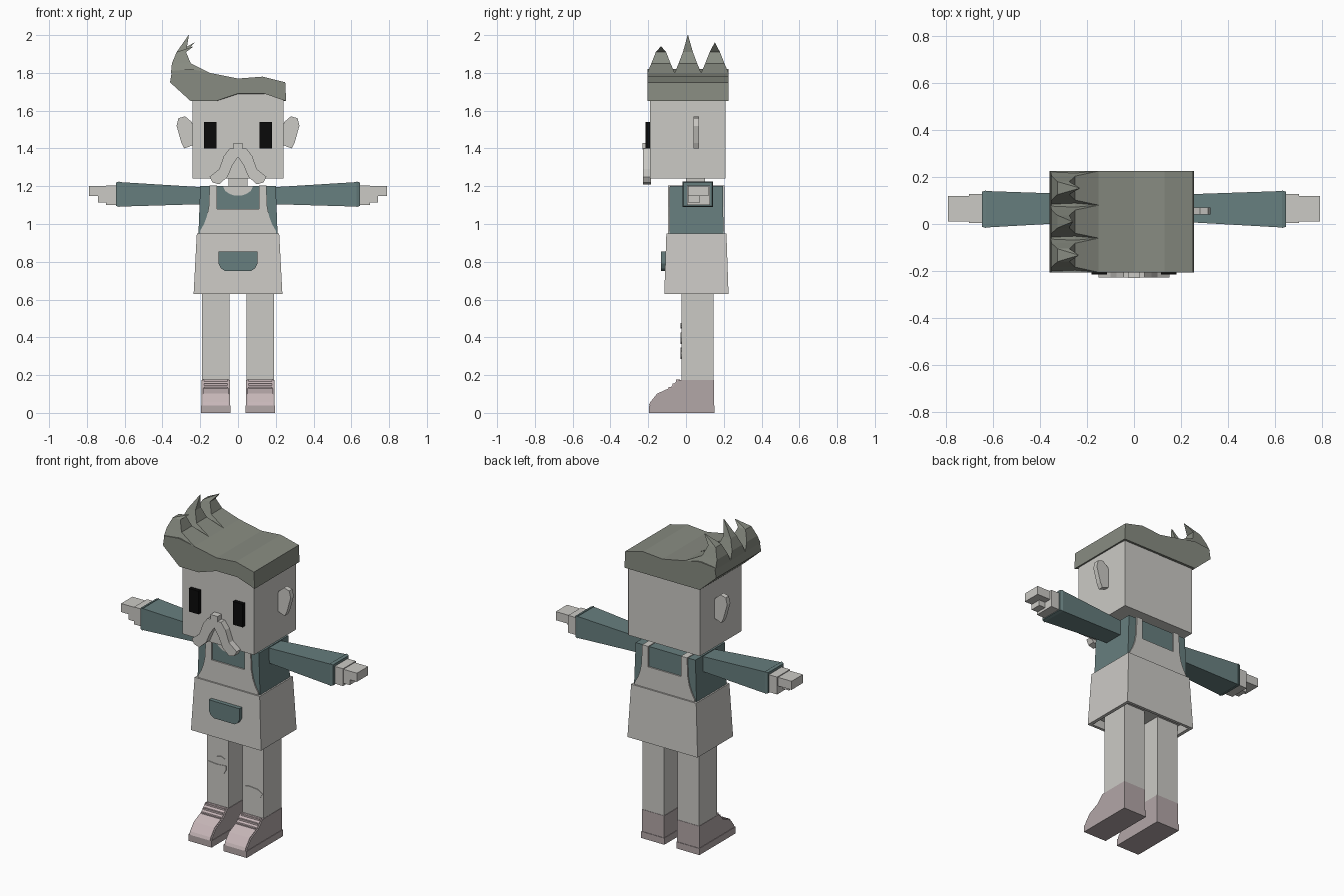
import bpy, bmesh

cube = bpy.data.objects.get("Cube")
if cube:
    bpy.data.objects.remove(cube, do_unlink=True)


def material(name, colour):
    mat = bpy.data.materials.new(name)
    mat.use_nodes = True
    mat.diffuse_color = (*colour, 1)
    mat.node_tree.nodes["Principled BSDF"].inputs["Base Color"].default_value = (*colour, 1)
    return mat


GREY = material("light grey", (.6, .59, .56))
TEAL = material("teal cloth", (.135, .21, .21))
HAIR = material("grey green hair", (.245, .26, .22))
PINK = material("light pink", (.57, .47, .48))
DUSTY = material("dusty pink", (.45, .385, .39))
BLACK = material("black", (.003, .003, .003))


def loft(name, rings, mat, mirror=False):
    """Join rings of equal length into a closed solid, optionally mirrored across x."""
    bm = bmesh.new()
    loops = [[bm.verts.new(p) for p in ring] for ring in rings]
    count = len(loops[0])
    for low, high in zip(loops, loops[1:]):
        for i in range(count):
            j = (i + 1) % count
            bm.faces.new((low[i], low[j], high[j], high[i]))
    caps = [bm.faces.new(loops[0]), bm.faces.new(loops[-1])]
    bmesh.ops.recalc_face_normals(bm, faces=bm.faces)
    bmesh.ops.triangulate(bm, faces=[f for f in caps if len(f.verts) > 4])
    mesh = bpy.data.meshes.new(name)
    bm.to_mesh(mesh)
    bm.free()
    mesh.materials.append(mat)
    obj = bpy.data.objects.new(name, mesh)
    bpy.context.collection.objects.link(obj)
    if mirror:
        obj.modifiers.new("Mirror", "MIRROR").use_mirror_merge = False
    return obj


def level(x0, x1, y0, y1, z):
    return [(x0, y0, z), (x1, y0, z), (x1, y1, z), (x0, y1, z)]


def upright(x, y0, y1, z0, z1):
    return [(x, y0, z0), (x, y1, z0), (x, y1, z1), (x, y0, z1)]


def box(name, x, y, z, mat, mirror=False):
    return loft(name, [level(*x, *y, h) for h in z], mat, mirror)


def slab(name, outline, y0, y1, mat, mirror=False):
    """Extrude an x-z outline from y0 to y1."""
    return loft(name, [[(x, y, z) for x, z in outline] for y in (y0, y1)], mat, mirror)


def symmetric(half):
    return half + [(-x, z) for x, z in reversed(half)]


# Head and neck
box("head", (-.24, .24), (-.19, .21), (1.24, 1.69), GREY)
box("neck", (-.05, .05), (0, .1), (1.15, 1.25), GREY)
slab("ears", [(.23, 1.42), (.285, 1.4), (.3, 1.43), (.325, 1.52), (.315, 1.56),
              (.28, 1.57), (.245, 1.54), (.23, 1.5)], .04, .07, GREY, True)
box("eyes", (.115, .18), (-.214, -.18), (1.4, 1.54), BLACK, True)
box("nose", (-.024, .024), (-.23, -.18), (1.395, 1.43), GREY)
slab("moustache", [(0, 1.4), (.045, 1.4), (.075, 1.36), (.1, 1.29), (.15, 1.25),
                   (.135, 1.22), (.1, 1.21), (.055, 1.25), (.03, 1.31), (0, 1.355)],
     -.228, -.185, GREY, True)

# Hair: wavy fringe in front, straight hem behind
hair_top = [(.255, 1.65), (.25, 1.75), (.13, 1.78), (0, 1.77), (-.15, 1.8),
            (-.25, 1.82), (-.35, 1.81), (-.36, 1.75), (-.25, 1.65)]
fringe = [(-.12, 1.65), (0, 1.69), (.14, 1.69)]
front = [(x, -.205, z) for x, z in hair_top + fringe]
back = [(x, .225, z) for x, z in hair_top] + [(x, .225, 1.65) for x, z in fringe]
loft("hair", [front, back], HAIR)
for label, y0, y1, tip, height in (("front", -.205, -.06, -.235, 1.94),
                                   ("middle", -.06, .08, -.26, 2.0),
                                   ("rear", .08, .225, -.23, 1.96)):
    mid, waist = (y0 + y1) / 2, (y1 - y0) * .27
    loft(label + "_hair_spike", [
        level(-.355, -.15, y0, y1, 1.8),
        level(-.35, -.25, mid - waist * 1.3, mid + waist * 1.3, 1.85),
        level(-.325, -.275, mid - waist * .7, mid + waist * .7, 1.91),
        level(tip - .002, tip, mid - .001, mid + .001, height)], HAIR)

# Shirt and neckline
loft("shirt", [level(-.21, .21, -.088, .198, .93),
               level(-.2, .2, -.086, .196, 1.2)], TEAL)
slab("neckline", symmetric([(.08, 1.202), (.068, 1.175), (.04, 1.157), (.015, 1.15)]),
     -.092, -.08, GREY)

# Apron: bib with straps over the shoulders, then a skirt open underneath
bib = [(.205, .94), (.2, .965), (.18, 1), (.165, 1.04), (.155, 1.09), (.15, 1.204),
       (.11, 1.204), (.11, 1.08)]
slab("apron_bib", symmetric(bib), -.095, .205, GREY)
loft("apron_skirt", [level(-.2, .2, -.085, .195, .67),
                     level(-.215, .215, -.098, .208, .63),
                     level(-.235, .235, -.115, .225, .63),
                     level(-.218, .218, -.104, .214, .95)], GREY)
slab("pocket", symmetric([(.103, .855), (.103, .79), (.09, .765), (.07, .752)]),
     -.132, -.1, TEAL)

# Arms and hands
loft("sleeves", [upright(.19, .01, .125, 1.105, 1.195),
                 upright(.63, -.015, .14, 1.092, 1.222)], TEAL, True)
loft("cuffs", [upright(.628, -.018, .143, 1.09, 1.225),
               upright(.645, -.012, .137, 1.095, 1.22)], TEAL, True)
box("palms", (.64, .7), (.005, .128), (1.1, 1.205), GREY, True)
box("fingers", (.7, .79), (.01, .118), (1.148, 1.2), GREY, True)
box("thumbs", (.69, .742), (.01, .075), (1.115, 1.16), GREY, True)

# Legs with torn patches
box("legs", (.046, .19), (-.025, .145), (.15, .675), GREY, True)
tears = {
    "upper_tear": [(-.13, .447), (-.08, .452), (-.07, .465), (-.095, .475), (-.12, .468)],
    "right_knee_tear": [(-.178, .425), (-.17, .385), (-.14, .365), (-.075, .375),
                        (-.06, .4), (-.06, .425), (-.12, .42)],
    "left_knee_tear": [(.055, .335), (.07, .3), (.13, .285), (.17, .295),
                       (.185, .32), (.15, .34), (.09, .345)],
}
for name, outline in tears.items():
    slab(name, outline, -.029, -.02, GREY)


# Shoes: side profiles extruded across x
def shoe_part(name, profile, x0, x1, mat):
    loft(name, [[(x, y, z) for y, z in profile] for x in (x0, x1)], mat, True)


shoe_part("shoe_soles", [(-.195, 0), (.15, 0), (.15, .04), (-.195, .04)], .04, .195, DUSTY)
shoe_part("shoe_bodies", [(-.193, .03), (.147, .03), (.147, .173), (-.04, .173),
                          (-.08, .13), (-.15, .098), (-.185, .055)], .043, .192, DUSTY)
shoe_part("shoe_fronts", [(-.197, .04), (-.189, .057), (-.153, .102), (-.082, .134),
                          (-.042, .177), (-.036, .17), (-.08, .125), (-.148, .092),
                          (-.183, .045)], .05, .185, PINK)
for i, name in enumerate(("low", "middle", "high")):
    y, z = -.092 + i * .02, .13 + i * .02
    box(name + "_laces", (.055, .18), (y, y + .02), (z - .004, z + .006), PINK, True)
